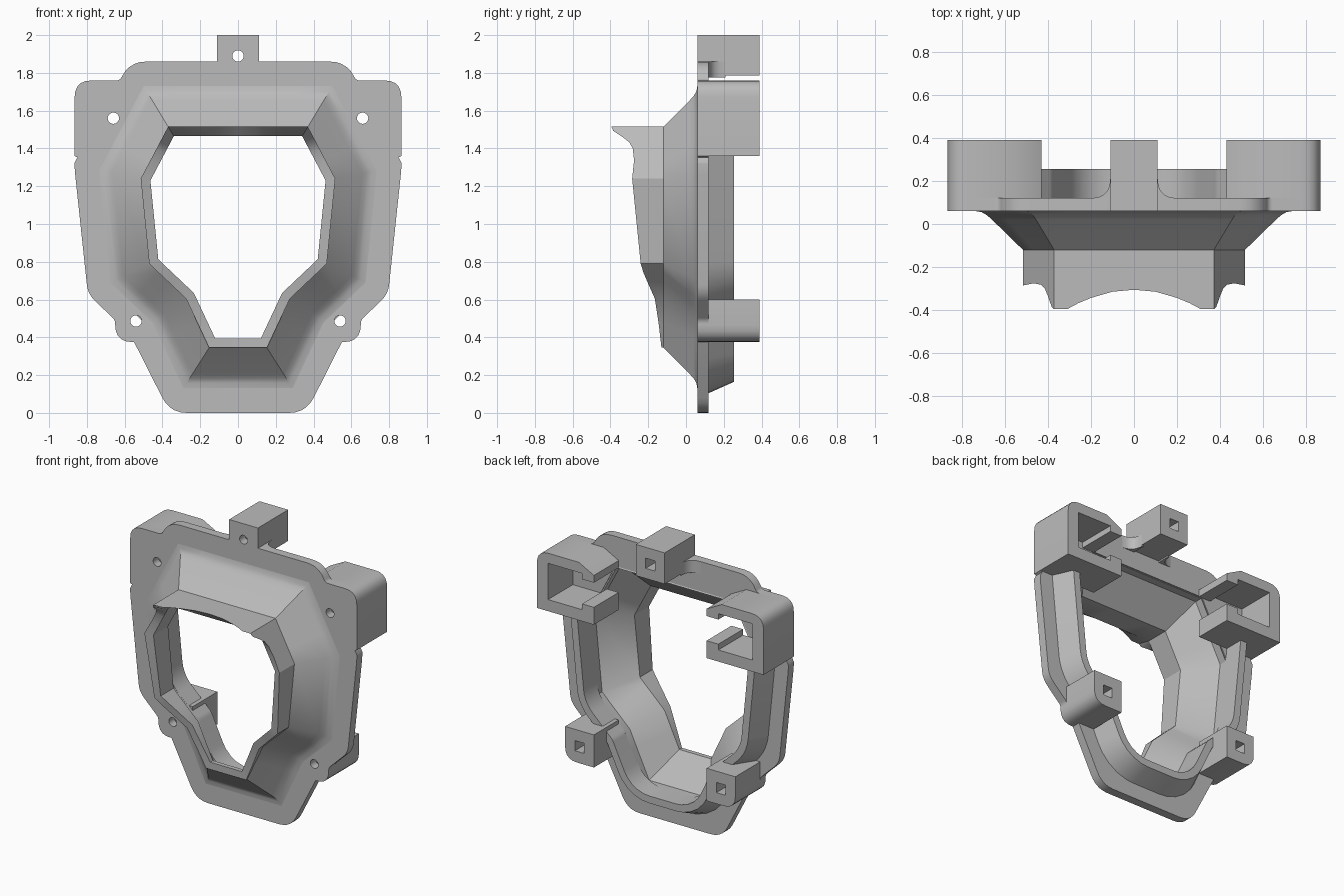
import bpy, bmesh, math
from mathutils import Vector

cube = bpy.data.objects.get("Cube")
if cube:
    bpy.data.objects.remove(cube, do_unlink=True)

GREY = (0.5, 0.5, 0.5, 1)
mat = bpy.data.materials.new("plain_grey")
mat.use_nodes = True
mat.diffuse_color = GREY
mat.node_tree.nodes["Principled BSDF"].inputs["Base Color"].default_value = GREY


def add_object(name, mesh):
    obj = bpy.data.objects.new(name, mesh)
    bpy.context.collection.objects.link(obj)
    mesh.materials.clear()
    mesh.materials.append(mat)
    bpy.ops.object.select_all(action="DESELECT")
    bpy.context.view_layer.objects.active = obj
    obj.select_set(True)
    bpy.ops.object.shade_smooth_by_angle()
    return obj


def mirrored(half):
    """Complete a right half outline, listed from the top down."""
    return half + [(-p[0], *p[1:]) for p in reversed(half) if p[0] > 0]


def rounded(points, closed=True, steps=5):
    """Round each (x, z, radius) corner."""
    out, n = [], len(points)
    for i, (x, z, r) in enumerate(points):
        p = Vector((x, z))
        if r == 0 or (not closed and i in (0, n - 1)):
            out.append((x, z))
            continue
        a = p + (Vector(points[i - 1][:2]) - p).normalized() * r
        b = p + (Vector(points[(i + 1) % n][:2]) - p).normalized() * r
        for k in range(steps + 1):
            t = k / steps
            out.append(tuple(a * (1 - t) ** 2 + p * 2 * t * (1 - t) + b * t * t))
    return out


def offset(path, dist, closed=True):
    """Mitred offset of a clockwise path, outward when positive."""
    pts, out = [Vector(p[:2]) for p in path], []
    n = len(pts)
    for i, p in enumerate(pts):
        normals = []
        for j in (i - 1, i):
            if closed or 0 <= j < n - 1:
                d = (pts[(j + 1) % n] - pts[j]).normalized()
                normals.append(Vector((-d.y, d.x)))
        m = sum(normals, Vector((0, 0))).normalized()
        out.append(p + m * (dist / m.dot(normals[0])))
    return out


def plate(name, loops, lo, hi, upright=True):
    """Extrude a filled outline with holes, along y when upright, else along z."""
    curve = bpy.data.curves.new(name, "CURVE")
    curve.dimensions, curve.fill_mode = "2D", "BOTH"
    curve.extrude = (hi - lo) / 2
    for loop in loops:
        spline = curve.splines.new("POLY")
        spline.points.add(len(loop) - 1)
        spline.use_cyclic_u = True
        for sp, p in zip(spline.points, loop):
            sp.co = (p[0], p[1], 0, 1)
    tmp = bpy.data.objects.new(name + "_curve", curve)
    bpy.context.collection.objects.link(tmp)
    graph = bpy.context.evaluated_depsgraph_get()
    mesh = bpy.data.meshes.new_from_object(tmp.evaluated_get(graph))
    bpy.data.objects.remove(tmp, do_unlink=True)
    bm = bmesh.new()
    bm.from_mesh(mesh)
    bmesh.ops.remove_doubles(bm, verts=bm.verts, dist=0.0001)
    mid = (lo + hi) / 2
    for v in bm.verts:
        x, y, z = v.co
        v.co = (x, mid - z, y) if upright else (x, y, mid + z)
    bmesh.ops.recalc_face_normals(bm, faces=bm.faces)
    bm.to_mesh(mesh)
    bm.free()
    return add_object(name, mesh)


def loft(name, rings, closed=True):
    """Skin rings of points into a tube with a closed cross-section."""
    bm = bmesh.new()
    vs = [[bm.verts.new(p) for p in ring] for ring in rings]
    n, m = len(rings[0]), len(rings)
    for j in range(m):
        a, b = vs[j], vs[(j + 1) % m]
        for i in range(n if closed else n - 1):
            k = (i + 1) % n
            bm.faces.new((a[i], a[k], b[k], b[i]))
    if not closed:
        bm.faces.new([r[0] for r in vs])
        bm.faces.new([r[-1] for r in vs])
    bmesh.ops.recalc_face_normals(bm, faces=bm.faces)
    mesh = bpy.data.meshes.new(name)
    bm.to_mesh(mesh)
    bm.free()
    return add_object(name, mesh)


def circle(x, z, r, n=20):
    return [(x + r * math.cos(math.tau * i / n), z + r * math.sin(math.tau * i / n)) for i in range(n)]


def square(x, z, h):
    return [(x - h, z - h), (x + h, z - h), (x + h, z + h), (x - h, z + h)]


# Opening outline: x, z and the depth of the collar's front edge
top, side = Vector((0.37, 1.515)), Vector((0.515, 1.24))
half = [(0, 1.515, -0.305), (0.1, 1.515, -0.314), (0.2, 1.515, -0.343),
        (0.26, 1.515, -0.368), (0.31, 1.515, -0.395), (0.37, 1.515, -0.395)]
for t, y in ((0.08, -0.385), (0.2, -0.335), (0.3, -0.3), (0.42, -0.282), (0.65, -0.275), (1, -0.285)):
    half.append((*top.lerp(side, t), y))
half += [(0.47, 0.79, -0.24), (0.42, 0.742, -0.225), (0.37, 0.695, -0.205),
         (0.275, 0.605, -0.165), (0.214, 0.475, -0.145), (0.153, 0.345, -0.13)]
opening = mirrored(half)

# Funnel with fillet at the flange and a collar with a shaped front edge
def ring(dist, y):
    return [(p.x, y, p.y) for p in offset(opening, dist)]

outer_tip = [(x, y, z) for x, z, y in opening]
inner_tip = [(p.x, max(q[2], -0.26), p.y) for p, q in zip(offset(opening, -0.05), opening)]
loft("funnel", [inner_tip, outer_tip, ring(0, -0.12), ring(0.14, 0.02), ring(0.163, 0.041),
                ring(0.187, 0.055), ring(0.22, 0.061), ring(0.13, 0.12), ring(0.13, 0.065),
                ring(-0.05, -0.1)])

# Flange with screw holes
edge = mirrored([(0.11, 2.0, 0), (0.11, 1.86, 0), (0.575, 1.86, 0.09), (0.625, 1.76, 0.02),
                 (0.865, 1.76, 0.09), (0.865, 1.36, 0), (0.85, 1.353, 0), (0.865, 1.325, 0),
                 (0.865, 1.29, 0.03), (0.795, 0.63, 0.05), (0.65, 0.49, 0.02),
                 (0.65, 0.375, 0.09), (0.55, 0.375, 0), (0.36, 0, 0.09)])
holes = [circle(s * x, z, 0.03) for x, z in ((0.66, 1.56), (0.54, 0.487)) for s in (-1, 1)]
plate("flange", [rounded(edge), offset(opening, 0.14), circle(0, 1.89, 0.03)] + holes, 0.06, 0.12)

# Rear skirt, running under the opening between the two upper brackets
path = rounded([(x, z, r) for x, z, r in mirrored(
    [(0.53, 1.4, 0), (0.515, 1.24, 0.02), (0.47, 0.79, 0.04),
     (0.275, 0.605, 0.04), (0.153, 0.345, 0.06)])], closed=False)
loft("rear_skirt", [[(p.x, y, p.y) for p in offset(path, d, False)] for d, y in
                    ((0.245, 0.11), (0.18, 0.255), (0.13, 0.255), (0.13, 0.11))], closed=False)

# Top mounting block and the fillets at its sides
plate("top_block", [[(-0.11, 1.785), (0.11, 1.785), (0.11, 2.0), (-0.11, 2.0)],
                    square(0, 1.89, 0.035)], 0.12, 0.39)
for s, label in ((1, "left"), (-1, "right")):
    fillet = rounded([(0.2, 0.12, 0), (0.11, 0.12, 0.09), (0.11, 0.21, 0)])
    plate(label + "_block_fillet", [[(s * x, y) for x, y in fillet + [(0.1, 0.21), (0.1, 0.11), (0.2, 0.11)]]],
          1.775, 1.86, upright=False)

    # Upper C-shaped bracket, open to the middle
    c_shape = rounded([(0.43, 1.36, 0), (0.865, 1.36, 0), (0.865, 1.76, 0.09), (0.545, 1.76, 0),
                       (0.43, 1.7, 0), (0.43, 1.65, 0), (0.52, 1.65, 0), (0.52, 1.69, 0),
                       (0.78, 1.69, 0), (0.78, 1.44, 0), (0.52, 1.44, 0), (0.52, 1.48, 0), (0.43, 1.48, 0)])
    plate(label + "_upper_bracket", [[(s * x, z) for x, z in c_shape]], 0.12, 0.39)

    # Lower mounting block with a square pocket
    block = rounded([(0.43, 0.375, 0), (0.65, 0.375, 0.09), (0.65, 0.6, 0), (0.43, 0.6, 0)])
    plate(label + "_lower_block", [[(s * x, z) for x, z in block], square(s * 0.54, 0.487, 0.035)], 0.12, 0.39)
